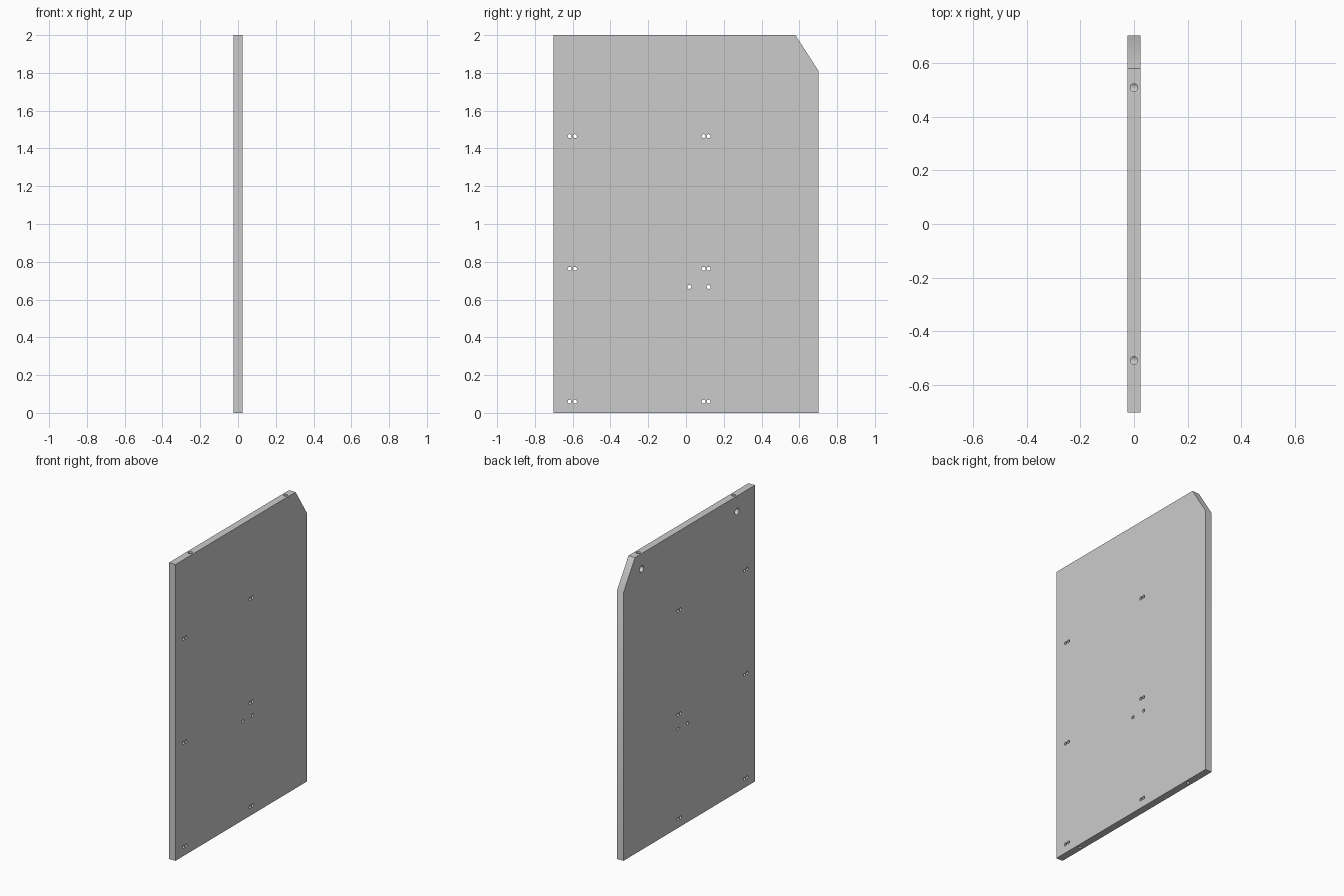
import bpy, bmesh
from mathutils import Matrix, Vector

if "Cube" in bpy.data.objects:
    bpy.data.objects.remove(bpy.data.objects["Cube"])

HALF_T = 0.0245  # half thickness of the board

def make_object(name, bm):
    bmesh.ops.recalc_face_normals(bm, faces=bm.faces[:])
    mesh = bpy.data.meshes.new(name)
    bm.to_mesh(mesh)
    bm.free()
    obj = bpy.data.objects.new(name, mesh)
    bpy.context.collection.objects.link(obj)
    return obj

def drill(target, name, holes):
    """Cut cylinders given as (start, end, radius)."""
    bm = bmesh.new()
    for start, end, r in holes:
        a, b = Vector(start), Vector(end)
        turn = (b - a).to_track_quat('Z', 'Y').to_matrix().to_4x4()
        bmesh.ops.create_cone(bm, cap_ends=True, segments=24, radius1=r, radius2=r,
                              depth=(b - a).length,
                              matrix=Matrix.Translation((a + b) / 2) @ turn)
    cutter = make_object(name, bm)
    cutter.hide_render = True
    mod = target.modifiers.new(name, 'BOOLEAN')
    mod.operation = 'DIFFERENCE'
    mod.solver = 'EXACT'
    mod.object = cutter
    bpy.context.view_layer.objects.active = target
    bpy.ops.object.modifier_apply(modifier=name)
    bpy.data.objects.remove(cutter)

# Side panel with one clipped upper corner
profile = [(-0.702, 0), (0.702, 0), (0.702, 1.81), (0.579, 2), (-0.702, 2)]
bm = bmesh.new()
face = bm.faces.new([bm.verts.new((-HALF_T, y, z)) for y, z in profile])
grown = bmesh.ops.extrude_face_region(bm, geom=[face])
bmesh.ops.translate(bm, vec=(2 * HALF_T, 0, 0),
                    verts=[v for v in grown['geom'] if isinstance(v, bmesh.types.BMVert)])
panel = make_object("side_panel", bm)

# Through holes for the shelf screws, plus an extra pair
points = [(y, z) for z in (0.06, 0.763, 1.465) for y in (-0.616, -0.588, 0.093, 0.12)]
points += [(0.018, 0.667), (0.12, 0.667)]
drill(panel, "screw_holes", [((-0.1, y, z), (0.1, y, z), 0.0105) for y, z in points])

# Connector bores in the top and bottom edges
ends = (-0.508, 0.508)
drill(panel, "edge_bores",
      [((0, y, 1.89), (0, y, 2.1), 0.014) for y in ends] +
      [((0, y, -0.1), (0, y, 0.06), 0.010) for y in ends])

# Blind connector pockets on the inner face
drill(panel, "connector_pockets",
      [((-0.1, y, 1.896), (0.013, y, 1.896), 0.021) for y in ends])

# Smooth bores, crisp edges
panel.select_set(True)
bpy.context.view_layer.objects.active = panel
bpy.ops.object.shade_smooth_by_angle(angle=0.6)
